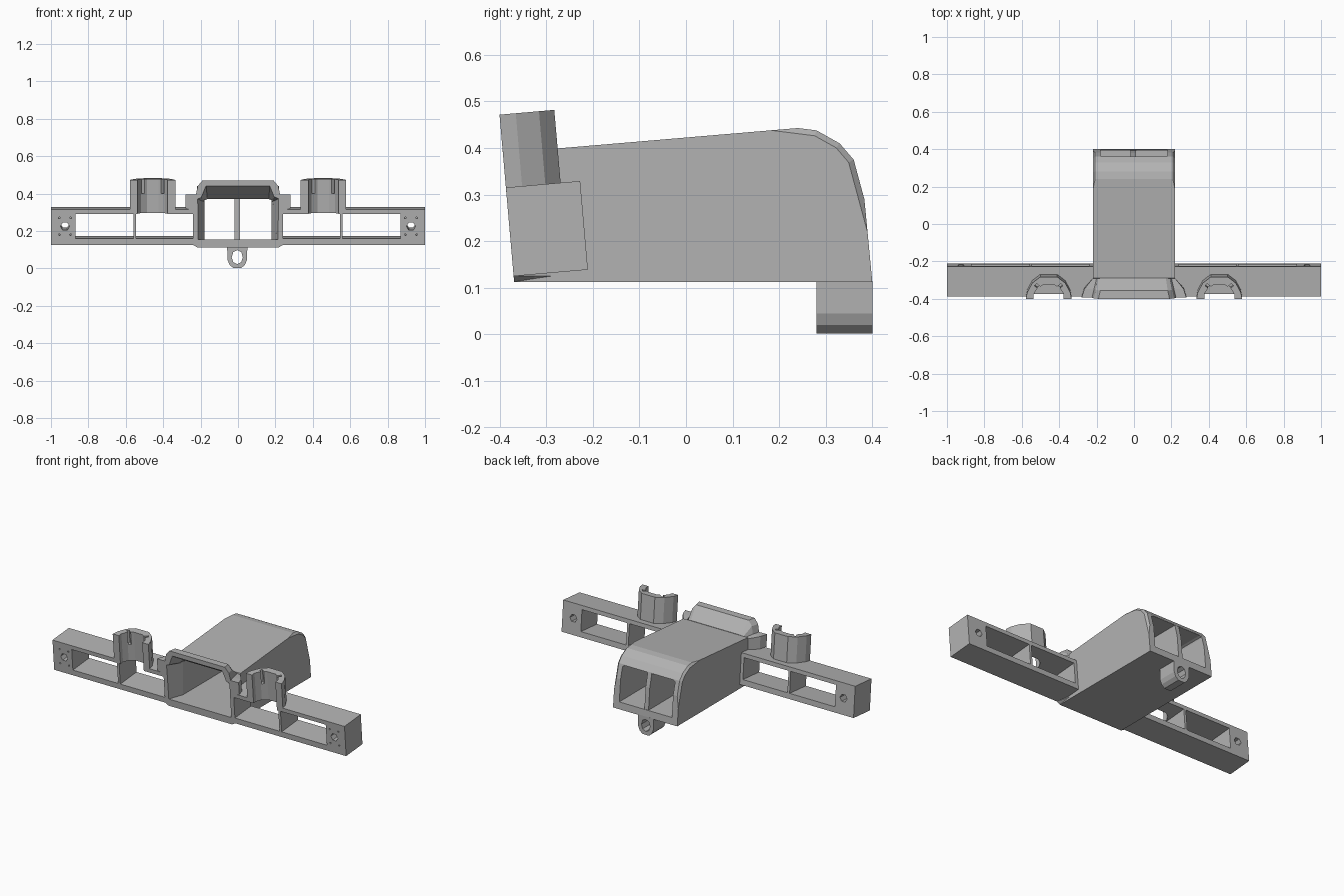
import bpy, bmesh, math
from mathutils import Matrix, Vector

cube = bpy.data.objects.get("Cube")
if cube:
    bpy.data.objects.remove(cube, do_unlink=True)

grey = bpy.data.materials.new("plain_grey")
grey.use_nodes = True
COLOUR = (0.45, 0.45, 0.45, 1)
grey.diffuse_color = COLOUR
grey.node_tree.nodes["Principled BSDF"].inputs["Base Color"].default_value = COLOUR

# The crossbar leans forward a little
LEAN = Matrix.Translation((0, -0.37, 0.125)) @ Matrix.Rotation(math.radians(5), 4, 'X')
FLAT = Matrix.Identity(4)


def loft(name, rings, matrix=FLAT):
    """Closed solid through rings with equal point counts."""
    bm = bmesh.new()
    loops = [[bm.verts.new(matrix @ Vector(p)) for p in ring] for ring in rings]
    n = len(loops[0])
    for a, b in zip(loops, loops[1:]):
        for i in range(n):
            j = (i + 1) % n
            bm.faces.new((a[i], a[j], b[j], b[i]))
    bm.faces.new(loops[0])
    bm.faces.new(loops[-1])
    bmesh.ops.recalc_face_normals(bm, faces=bm.faces)
    mesh = bpy.data.meshes.new(name)
    bm.to_mesh(mesh)
    bm.free()
    mesh.materials.append(grey)
    ob = bpy.data.objects.new(name, mesh)
    bpy.context.scene.collection.objects.link(ob)
    return ob


def prism(name, pts, axis, a, b, matrix=FLAT):
    """Extrude a 2D outline along an axis from a to b."""
    place = {'X': lambda p, t: (t, p[0], p[1]),
             'Y': lambda p, t: (p[0], t, p[1]),
             'Z': lambda p, t: (p[0], p[1], t)}[axis]
    return loft(name, [[place(p, t) for p in pts] for t in (a, b)], matrix)


def rect(x0, x1, z0, z1):
    return [(x0, z0), (x1, z0), (x1, z1), (x0, z1)]


def circle(cx, cz, r, n, stretch=1):
    return [(cx + r * math.cos(math.tau * i / n),
             cz + r * stretch * math.sin(math.tau * i / n)) for i in range(n)]


def mirrored(half):
    return half + [(-x, z) for x, z in reversed(half)]


def cut(ob, cutters):
    for c in cutters:
        c.hide_render = True
        mod = ob.modifiers.new("cut", 'BOOLEAN')
        mod.operation, mod.solver, mod.object = 'DIFFERENCE', 'EXACT', c
    deps = bpy.context.evaluated_depsgraph_get()
    deps.update()
    mesh = bpy.data.meshes.new_from_object(ob.evaluated_get(deps))
    ob.modifiers.clear()
    ob.data = mesh


# Air passage: flared at the mouth, straight to the rear
passage_front = mirrored([(0.23, 0.155), (0.225, 0.375), (0.2, 0.385), (0.17, 0.455)])
passage_rear = mirrored([(0.18, 0.155), (0.18, 0.355), (0.178, 0.365), (0.165, 0.37)])
passage = loft("passage_cutter", [
    [(x, -0.42, z) for x, z in passage_front],
    [(x, -0.28, z) for x, z in passage_rear],
    [(x, 0.5, z) for x, z in passage_rear]])

# Duct body, with the rear upper edges chamfered
profile = [(-0.37, 0.112), (0.4, 0.112), (0.383, 0.29), (0.36, 0.375), (0.33, 0.41),
           (0.28, 0.438), (0.24, 0.443), (-0.29, 0.398)]
duct = prism("duct", profile, 'X', -0.22, 0.22)
bm = bmesh.new()
bm.from_mesh(duct.data)
edges = [e for e in bm.edges
         if all(v.co.y > 0.2 and v.co.z > 0.2 for v in e.verts)
         and abs(e.verts[0].co.x - e.verts[1].co.x) < 0.01]
bmesh.ops.bevel(bm, geom=edges, offset=0.012, segments=1, affect='EDGES')
bm.to_mesh(duct.data)
bm.free()
cut(duct, [passage])

# Flared mouth with a raised hood
mouth_front = mirrored([(0.22, 0.113), (0.24, 0.125), (0.24, 0.31), (0.28, 0.32),
                        (0.28, 0.395), (0.225, 0.395), (0.215, 0.44), (0.19, 0.47)])
mouth_rear = mirrored([(0.215, 0.113), (0.22, 0.125), (0.22, 0.31), (0.22, 0.32),
                       (0.22, 0.39), (0.2, 0.393), (0.19, 0.396), (0.17, 0.4)])


def leaning(z):
    return -0.37 - 0.0875 * (z - 0.125)


mouth = loft("mouth_hood", [
    [(x, leaning(z), z) for x, z in mouth_front],
    [(x * 0.95, leaning(z) + 0.045, z) for x, z in mouth_front],
    [(x, -0.29, z) for x, z in mouth_rear]])
cut(mouth, [passage])

# Divider in the passage
prism("divider", [(0.0, 0.14), (0.394, 0.14), (0.38, 0.29), (0.36, 0.372), (0.0, 0.372)],
      'X', -0.018, 0.01)

# Crossbar with windows, end holes and clip bores
bar = prism("crossbar", rect(-1, 1, 0, 0.191), 'Y', 0, 0.16, LEAN)
bar_cuts = [passage]
bores = {}
for s in (-1, 1):
    for x0, x1 in ((0.24, 0.545), (0.56, 0.87)):
        bar_cuts.append(prism("window_cutter", rect(s * x0, s * x1, 0.034, 0.166),
                              'Y', -0.1, 0.3, LEAN))
    bar_cuts.append(prism("end_hole_cutter", circle(s * 0.925, 0.1, 0.024, 6),
                          'Y', -0.1, 0.3, LEAN))
    for dx in (-0.03, 0.03):
        for dz in (-0.045, 0.045):
            bar_cuts.append(prism("pin_cutter", circle(s * 0.925 + dx, 0.1 + dz, 0.005, 6),
                                  'Y', -0.1, 0.02, LEAN))
    bore_half = [(0.08, -0.05), (0.08, 0.025), (0.062, 0.055), (0.03, 0.075)]
    bores[s] = prism("bore_cutter", [(s * 0.456 + x, y) for x, y in mirrored(bore_half)],
                     'Z', 0.15, 0.4, LEAN)
    bar_cuts.append(bores[s])
cut(bar, bar_cuts)

# Half-round clips standing on the bar, with slots in their bores
clip_half = [(0.122, 0), (0.115, 0.035), (0.088, 0.085), (0.045, 0.118)]
slots = []
for s, side in ((-1, "right"), (1, "left")):
    clip = prism(side + "_clip", [(s * 0.456 + x, y) for x, y in mirrored(clip_half)],
                 'Z', 0.18, 0.348, LEAN)
    clip_cuts = [bores[s]]
    for d in (-1, 1):
        turn = LEAN @ Matrix.Translation((s * 0.456, 0.02, 0)) @ Matrix.Rotation(d * 0.9, 4, 'Z')
        clip_cuts.append(prism("slot_cutter", rect(-0.008, 0.008, 0.02, 0.09),
                               'Z', 0.27, 0.4, turn))
    cut(clip, clip_cuts)
    slots += clip_cuts

# Mounting lug under the rear
lug_half = [(0.054, 0.115), (0.052, 0.045), (0.042, 0.02), (0.022, 0.002)]
lug = prism("mounting_lug", [(x - 0.004, z) for x, z in mirrored(lug_half)], 'Y', 0.28, 0.4)
lug_hole = prism("lug_hole_cutter", circle(-0.004, 0.06, 0.03, 8, 1.25), 'Y', 0.2, 0.5)
cut(lug, [lug_hole])

# Remove the cutters
for c in set(bar_cuts + slots + [lug_hole]):
    bpy.data.objects.remove(c, do_unlink=True)
